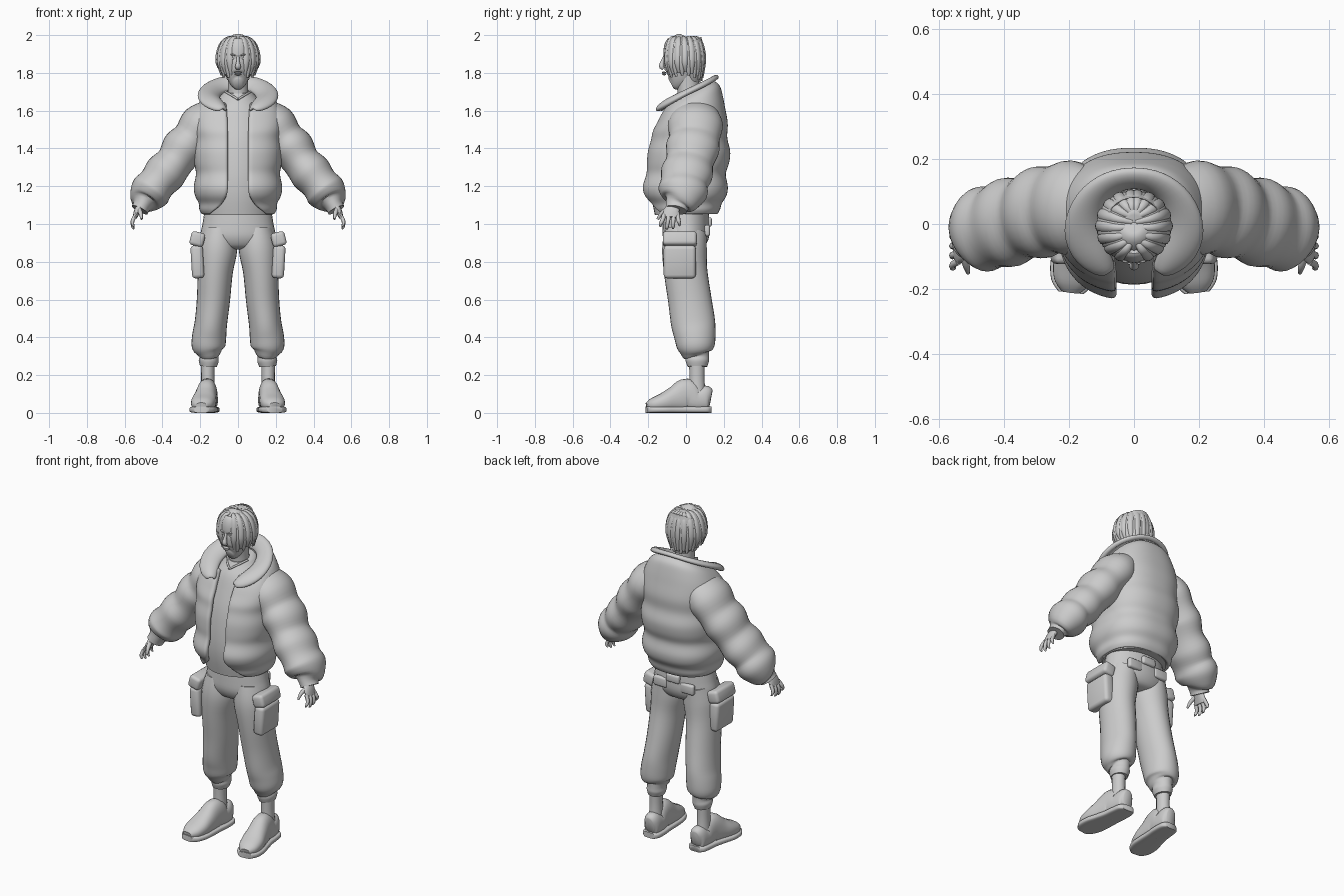
import bpy, bmesh, math
from mathutils import Vector, Matrix

grey = bpy.data.materials.new("light_grey")
grey.diffuse_color = (0.6, 0.6, 0.6, 1)


def add(name, bm, mirror=False, angle=50):
    me = bpy.data.meshes.new(name)
    bm.to_mesh(me)
    bm.free()
    me.materials.append(grey)
    me.shade_smooth()
    me.set_sharp_from_angle(angle=math.radians(angle))
    ob = bpy.data.objects.new(name, me)
    bpy.context.collection.objects.link(ob)
    if mirror:
        ob.modifiers.new("Mirror", 'MIRROR').use_mirror_merge = False
    return ob


def spline(pts, steps):
    """Smooth interpolation through tuples of any length."""
    out = []
    for i in range(len(pts) - 1):
        p0, p1, p2, p3 = pts[max(i - 1, 0)], pts[i], pts[i + 1], pts[min(i + 2, len(pts) - 1)]
        for k in range(steps):
            t = k / steps
            out.append([0.5 * (2 * b + (c - a) * t + (2 * a - 5 * b + 4 * c - d) * t * t
                               + (3 * b - a - 3 * c + d) * t ** 3)
                        for a, b, c, d in zip(p0, p1, p2, p3)])
    return out + [list(pts[-1])]


def power(v, n):
    return math.copysign(abs(v) ** (2 / n), v)


def tube(name, pts, ref=(0, 1, 0), sides=20, steps=4, n=2, mirror=False):
    """Closed loft along (x, y, z, half width, half depth along ref)."""
    pts, ref = spline(pts, steps), Vector(ref)
    pos = [Vector(p[:3]) for p in pts]
    bm, rings = bmesh.new(), []
    for i, p in enumerate(pts):
        t = (pos[min(i + 1, len(pos) - 1)] - pos[max(i - 1, 0)]).normalized()
        u = ref.cross(t).normalized()
        v = t.cross(u)
        rings.append([bm.verts.new(pos[i] + u * p[3] * power(math.cos(a), n) + v * p[4] * power(math.sin(a), n))
                      for a in (math.tau * k / sides for k in range(sides))])
    for r, q in zip(rings, rings[1:]):
        for k in range(sides):
            m = (k + 1) % sides
            bm.faces.new((r[k], r[m], q[m], q[k]))
    bm.faces.new(rings[0][::-1])
    bm.faces.new(rings[-1])
    bmesh.ops.recalc_face_normals(bm, faces=bm.faces)
    return add(name, bm, mirror)


def sheet(name, rows, thick, offset, levels):
    """Open grid of points thickened into padded cloth."""
    bm = bmesh.new()
    g = [[bm.verts.new(p) for p in r] for r in rows]
    for r, q in zip(g, g[1:]):
        for k in range(len(r) - 1):
            bm.faces.new((r[k], r[k + 1], q[k + 1], q[k]))
    ob = add(name, bm, angle=180)
    so = ob.modifiers.new("Solidify", 'SOLIDIFY')
    so.thickness, so.offset = thick, offset
    ob.modifiers.new("Subdivision", 'SUBSURF').levels = levels
    ob.modifiers["Subdivision"].render_levels = levels


def box(name, loc, size, tilt=0, mirror=False, bevel=0.012):
    bm = bmesh.new()
    bmesh.ops.create_cube(bm, size=1, matrix=Matrix.Translation(loc) @ Matrix.Rotation(tilt, 4, 'Y')
                          @ Matrix.Diagonal((*size, 1)))
    bmesh.ops.bevel(bm, geom=bm.edges[:], offset=bevel, segments=3, profile=0.5, affect='EDGES')
    add(name, bm, mirror)


def ball(name, loc, size, mirror=False):
    bm = bmesh.new()
    bmesh.ops.create_uvsphere(bm, u_segments=16, v_segments=10, radius=1,
                              matrix=Matrix.Translation(loc) @ Matrix.Diagonal((*size, 1)))
    add(name, bm, mirror)


def stack(name, rows, n=2):
    """Upright loft from (z, half width, front y, back y)."""
    return tube(name, [(0, (f + b) / 2, z, w, (b - f) / 2) for z, w, f, b in rows], sides=28, n=n)


# Padded jacket body, open at the front: z, half width, front, back, tilt, half gap
jacket = [(1.05, .19, .165, .165, 0, .15), (1.075, .205, .18, .18, 0, .12), (1.11, .208, .195, .19, 0, .08),
          (1.15, .228, .225, .215, 0, .06), (1.20, .235, .235, .222, 0, .055), (1.265, .222, .215, .21, 0, .055),
          (1.32, .232, .213, .228, 0, .055), (1.385, .236, .207, .235, 0, .055), (1.45, .23, .19, .218, .03, .055),
          (1.51, .238, .18, .222, .1, .055), (1.57, .235, .155, .208, .2, .055), (1.62, .215, .135, .195, .3, .058),
          (1.66, .185, .115, .178, .42, .06), (1.69, .14, .10, .145, .48, .065)]
rows, N, cols = [], 2.4, 56
for z, w, f, b, tilt, gap in spline(jacket, 3):
    start = math.asin((gap / w) ** (N / 2))
    row = []
    for k in range(cols + 1):
        a = -math.pi / 2 + start + (math.tau - 2 * start) * k / cols
        s = power(math.sin(a), N)
        y = s * (b if s > 0 else f)
        row.append((w * power(math.cos(a), N), y, z + tilt * y))
    rows.append(row)
sheet("jacket_body", rows, 0.03, -1, 1)

# Wide flared collar
inner = [(.055, -.135, 1.585), (.075, -.085, 1.64), (.10, -.01, 1.66), (.085, .07, 1.69), (.045, .105, 1.705)]
rim = [(.085, -.16, 1.605), (.165, -.12, 1.635), (.215, -.02, 1.69), (.17, .09, 1.745), (.085, .15, 1.775)]
lip = [(.10, -.155, 1.59), (.18, -.115, 1.615), (.22, -.02, 1.67), (.175, .10, 1.725), (.085, .16, 1.76)]


def horseshoe(half, back):
    return [Vector(p) for p in half + [back] + [(-x, y, z) for x, y, z in half[::-1]]]


low, top, out = horseshoe(inner, (0, .115, 1.71)), horseshoe(rim, (0, .163, 1.785)), horseshoe(lip, (0, .172, 1.77))
mid = [a.lerp(b, .5) + Vector((0, 0, .02)) for a, b in zip(low, top)]
sheet("collar", [low, mid, top, out], 0.03, 0, 2)

# Puffed sleeves with stitched seams
tube("sleeve", [(.12, .05, 1.60, .075, .11), (.19, .05, 1.53, .113, .145), (.245, .045, 1.455, .102, .134),
                (.29, .035, 1.40, .114, .142), (.335, .02, 1.33, .10, .126), (.385, .005, 1.27, .111, .138),
                (.43, -.01, 1.215, .10, .125), (.465, -.017, 1.17, .108, .131), (.495, -.03, 1.125, .085, .10),
                (.507, -.045, 1.10, .05, .065), (.52, -.052, 1.075, .047, .057)], sides=32, mirror=True)

# Shirt
tube("shirt", [(0, 0, 1.05, .185, .165), (0, 0, 1.2, .2, .187), (0, .02, 1.4, .2, .185), (0, .03, 1.55, .18, .15),
               (0, .035, 1.64, .125, .12), (0, .03, 1.70, .072, .08)], sides=36)
tube("neckline", [(.066, .0, 1.70, .006, .006), (.04, -.05, 1.685, .006, .006), (0, -.082, 1.66, .006, .006)],
     ref=(0, 0, 1), sides=8, mirror=True)

# Hands
tube("palm", [(.515, -.06, 1.10, .02, .03), (.532, -.075, 1.07, .018, .042), (.546, -.08, 1.035, .012, .045)],
     sides=14, mirror=True)
for i, (y0, y1, z1) in enumerate([(-.115, -.135, .985), (-.09, -.10, .972), (-.066, -.068, .975), (-.045, -.035, .99)]):
    tube(f"finger_{i + 1}", [(.54, y0, 1.05, .01, .012), (.557, (y0 + y1) / 2, 1.02, .01, .011),
                             (.558, y1, z1 + .015, .008, .009), (.55, y1, z1, .004, .005)], sides=8, mirror=True)
tube("thumb", [(.525, -.095, 1.08, .013, .014), (.515, -.13, 1.055, .011, .011), (.51, -.15, 1.025, .006, .007)],
     sides=8, mirror=True)

# Trousers
tube("trouser_hips", [(0, 0, 1.08, .175, .12), (0, 0, 1.0, .188, .124), (0, 0, .93, .198, .122),
                      (0, 0, .88, .16, .095), (0, 0, .865, .08, .05)], sides=32)
tube("trouser_leg", [(.10, 0, .97, .085, .11), (.107, -.008, .87, .103, .118), (.12, -.002, .75, .093, .115),
                     (.13, .02, .6, .088, .115), (.143, .037, .48, .086, .117), (.152, .047, .41, .09, .11),
                     (.157, .052, .35, .088, .10), (.154, .055, .318, .065, .08), (.153, .06, .30, .05, .063),
                     (.155, .06, .275, .053, .062), (.157, .06, .245, .044, .052)], sides=28, mirror=True)
box("cargo_pocket", (.215, -.033, .80), (.065, .17, .175), .06, True, .02)
box("pocket_flap", (.215, -.033, .92), (.075, .18, .075), -.25, True, .018)
box("back_pocket_flap", (.09, .112, .965), (.09, .03, .06), 0, True)
box("belt_patch", (0, .122, 1.01), (.09, .03, .05))

# Ankles and shoes
tube("ankle", [(.16, .058, .27, .037, .042), (.16, .058, .18, .035, .04), (.16, .06, .08, .04, .045)],
     sides=16, mirror=True)
shoe = [(.155, .132, .075, .028, .045), (.155, .11, .077, .046, .068), (.158, .055, .068, .052, .064),
        (.163, .005, .09, .053, .092), (.172, -.06, .072, .06, .07), (.182, -.12, .056, .066, .05),
        (.19, -.175, .043, .056, .036), (.194, -.207, .035, .03, .02)]
tube("shoe_upper", shoe, ref=(0, 0, 1), sides=24, n=2.3, mirror=True)
tube("shoe_sole", [(x, y * 1.02, .017, a + .009, .017) for x, y, z, a, b in shoe],
     ref=(0, 0, 1), sides=24, n=4, mirror=True)

# Neck, head and face
stack("neck", [(1.60, .06, -.05, .075), (1.70, .054, -.045, .07), (1.80, .055, -.06, .07)])
stack("head", [(1.742, .022, -.108, -.05), (1.752, .04, -.117, -.01), (1.775, .056, -.12, .03), (1.81, .067, -.121, .06),
               (1.85, .075, -.12, .08), (1.88, .077, -.113, .085), (1.90, .078, -.12, .088),
               (1.94, .076, -.114, .085), (1.97, .06, -.085, .07), (1.985, .03, -.05, .03)])
tube("nose", [(0, -.113, 1.89, .007, .007), (0, -.124, 1.86, .009, .01), (0, -.129, 1.835, .015, .014),
              (0, -.12, 1.822, .012, .008)], sides=12)
ball("eye", (.03, -.102, 1.875), (.014, .012, .008), True)
tube("eyebrow", [(.012, -.113, 1.892, .006, .004), (.032, -.111, 1.897, .007, .005), (.055, -.092, 1.892, .004, .004)],
     ref=(0, 0, 1), sides=8, mirror=True)
ball("upper_lip", (0, -.117, 1.802), (.023, .011, .005))
ball("lower_lip", (0, -.116, 1.793), (.019, .011, .006))
ball("ear", (.08, -.003, 1.85), (.012, .02, .032), True)

# Hair: cap under parted locks
stack("hair_cap", [(1.755, .045, .0, .075), (1.80, .072, -.005, .088), (1.86, .088, -.03, .096), (1.92, .092, -.065, .097),
                   (1.955, .083, -.093, .088), (1.98, .058, -.07, .062), (1.991, .025, -.03, .03)])
count = 15
for i in range(count):
    a = math.radians(-68 + 156 * i / (count - 1))
    c, s = math.cos(a), math.sin(a)
    wave = .004 * (-1) ** i
    end = 1.80 - .035 * max(s, 0) - .02 * max(-s, 0) + 2 * wave
    y0 = .045 * s - .01
    rx, ry = .098 + wave / 2, (.103 if s < 0 else .096) + wave / 2
    pts = [(.006, y0, 1.985 + wave / 2, .006, .008)]
    for r, z, w in ((.45, 1.982, .013), (.8, 1.955, .017), (1, 1.905, .018), (1.02, 1.85, .017)):
        pts.append((rx * c * r + .006, y0 * (1 - r) + ry * s * r - .004, z + wave / 2, .01, w))
    pts.append((rx * c * .88 + .004, ry * s * .9, end, .004, .007))
    tube(f"hair_lock_{i + 1}", pts, ref=(-s, c, 0), sides=8, steps=3, mirror=True)
